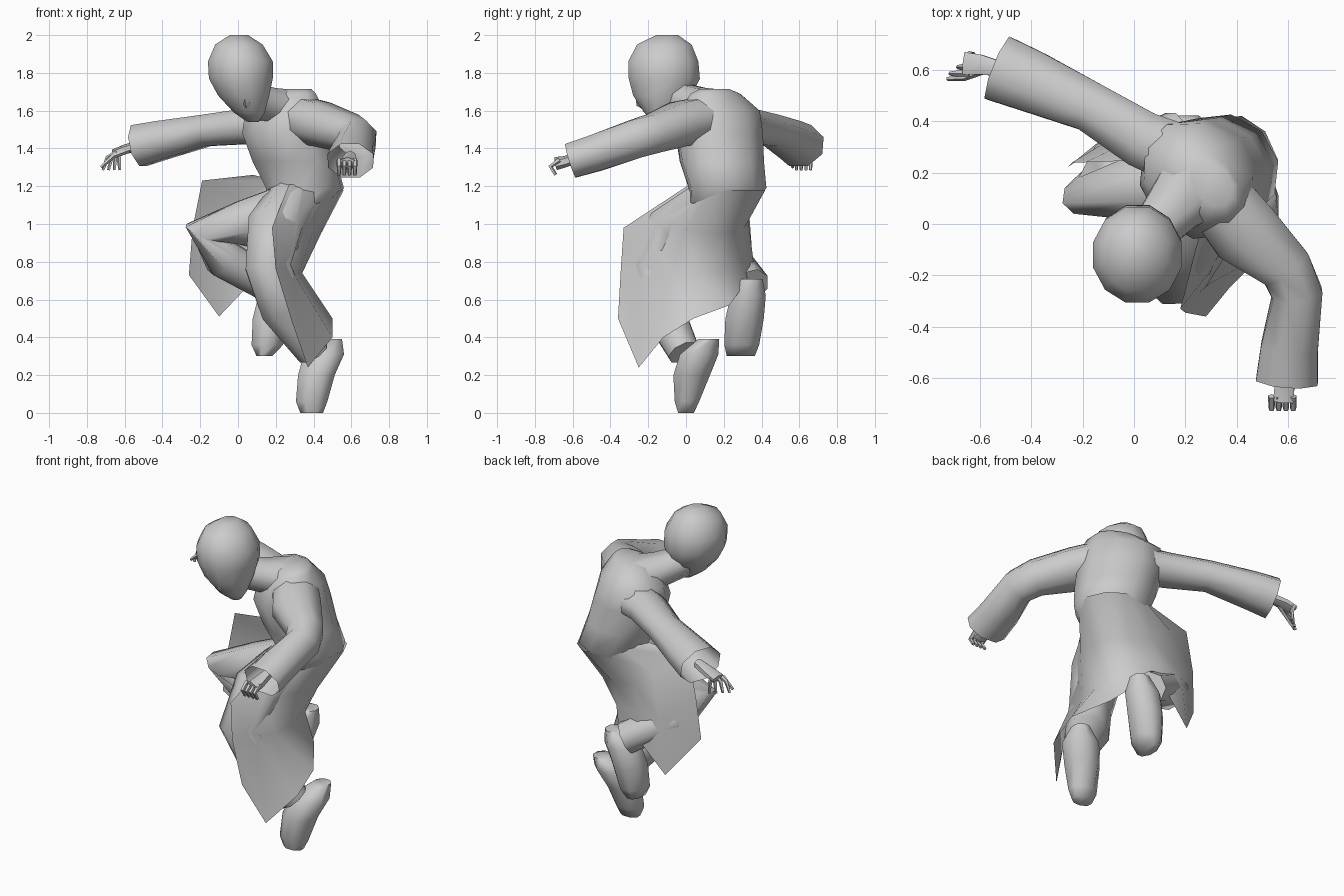
import bpy, bmesh, math
from mathutils import Vector


def finish(name, bm, angle=50):
    bmesh.ops.recalc_face_normals(bm, faces=bm.faces)
    me = bpy.data.meshes.new(name)
    bm.to_mesh(me)
    bm.free()
    ob = bpy.data.objects.new(name, me)
    bpy.context.collection.objects.link(ob)
    bpy.ops.object.select_all(action='DESELECT')
    ob.select_set(True)
    bpy.context.view_layer.objects.active = ob
    bpy.ops.object.shade_smooth_by_angle(angle=math.radians(angle))
    return ob


def skin(name, rings, caps=(True, True), closed=True, angle=50):
    """Join rows of points with quads."""
    bm = bmesh.new()
    rows = [[bm.verts.new(p) for p in r] for r in rings]
    n = len(rows[0])
    for a, b in zip(rows, rows[1:]):
        for i in range(n if closed else n - 1):
            j = (i + 1) % n
            bm.faces.new((a[i], a[j], b[j], b[i]))
    if closed and caps[0]:
        bm.faces.new(rows[0])
    if closed and caps[1]:
        bm.faces.new(rows[-1])
    return finish(name, bm, angle)


def stack(name, levels, sides=10, turn=0):
    """Horizontal elliptical rings: x, y, z, rx, ry."""
    c, s = math.cos(turn), math.sin(turn)
    rings = []
    for x, y, z, a, b in levels:
        ring = []
        for i in range(sides):
            t = math.tau * (i + .5) / sides
            u, v = a * math.cos(t), b * math.sin(t)
            ring.append((x + u * c - v * s, y + u * s + v * c, z))
        rings.append(ring)
    return skin(name, rings, angle=70)


def tube(name, path, ref=(0, 0, 1), sides=8, caps=(True, True)):
    """Limb along a path: x, y, z, width, height."""
    pts = [Vector(p[:3]) for p in path]
    rings = []
    for i, p in enumerate(path):
        d = Vector()
        if i > 0:
            d += (pts[i] - pts[i - 1]).normalized()
        if i < len(pts) - 1:
            d += (pts[i + 1] - pts[i]).normalized()
        d.normalize()
        u = d.cross(Vector(ref)).normalized()
        v = u.cross(d)
        ring = []
        for k in range(sides):
            t = math.tau * (k + .5) / sides
            ring.append(pts[i] + u * p[3] * math.cos(t) + v * p[4] * math.sin(t))
        rings.append(ring)
    return skin(name, rings, caps, angle=60)


# Head, nose and neck
stack("head", [(.08, -.13, 1.54, .03, .035), (.06, -.14, 1.59, .085, .085),
               (.03, -.125, 1.68, .14, .16), (.015, -.115, 1.77, .175, .195),
               (.013, -.12, 1.86, .178, .192), (.005, -.115, 1.95, .13, .15),
               (.005, -.10, 2.0, .05, .06)], 12)
tube("nose", [(.03, -.262, 1.71, .01, .01), (.045, -.245, 1.64, .022, .022),
              (.05, -.21, 1.62, .02, .02)], (0, 1, 0), 5)
tube("neck", [(.05, -.06, 1.67, .09, .09), (.15, .06, 1.63, .12, .10),
              (.25, .16, 1.6, .17, .12)])

# Torso, turned towards the front left
stack("coat_body", [(.27, .14, 1.02, .14, .12), (.355, .22, 1.19, .22, .2),
                    (.30, .19, 1.33, .24, .215), (.255, .175, 1.48, .25, .225),
                    (.25, .18, 1.60, .245, .19), (.28, .155, 1.69, .16, .11),
                    (.31, .15, 1.715, .09, .07)], 10, -math.pi / 4)

# Sleeves with open flared cuffs
tube("right_sleeve", [(.2, .26, 1.52, .13, .11), (.03, .33, 1.515, .12, .10),
                      (-.17, .455, 1.495, .105, .09), (-.40, .555, 1.445, .13, .11),
                      (-.525, .605, 1.415, .14, .12)], caps=(True, False))
tube("left_sleeve", [(.33, .1, 1.56, .14, .12), (.43, -.03, 1.53, .15, .125),
                     (.59, -.17, 1.48, .11, .11), (.635, -.27, 1.45, .105, .11),
                     (.605, -.48, 1.375, .12, .105), (.595, -.61, 1.335, .13, .10)],
     caps=(True, False))

# Hands: palm, fingers and thumb
tube("right_palm", [(-.5, .6, 1.42, .03, .03), (-.6, .62, 1.395, .045, .025),
                    (-.66, .625, 1.375, .05, .02)], sides=6)
for i in range(4):
    y = .585 + .025 * i
    tube(f"right_finger_{i}", [(-.64, y, 1.38, .013, .013),
                               (-.69 + .02 * i, y, 1.35, .013, .012),
                               (-.715 + .03 * i, y, 1.285, .008, .008)], (0, 1, 0), 5)
tube("right_thumb", [(-.58, .6, 1.39, .016, .016), (-.66, .57, 1.36, .014, .014),
                     (-.725, .565, 1.30, .008, .008)], sides=5)
tube("left_palm", [(.595, -.55, 1.36, .03, .03), (.585, -.64, 1.33, .045, .03),
                   (.58, -.69, 1.32, .045, .035)], sides=6)
for i in range(4):
    x = .535 + .028 * i
    tube(f"left_finger_{i}", [(x, -.67, 1.34, .014, .014), (x, -.718, 1.305, .013, .013),
                              (x, -.69, 1.26, .01, .01)], (1, 0, 0), 5)

# Coat skirt: columns from waist to hem, running front edge, side, back, raised flap
columns = [
    [(.27, .02, 1.21), (.18, -.33, .98), (.20, -.345, .76), (.28, -.36, .50)],
    [(.42, .06, 1.20), (.30, -.18, 1.0), (.28, -.24, .76), (.37, -.25, .24)],
    [(.53, .14, 1.19), (.40, .00, .97), (.32, -.08, .73), (.50, -.12, .40)],
    [(.56, .25, 1.18), (.44, .16, .95), (.34, .06, .74), (.50, .04, .50)],
    [(.51, .36, 1.18), (.40, .26, .96), (.33, .20, .76), (.37, .23, .57)],
    [(.42, .42, 1.18), (.30, .31, .98), (.27, .31, .84), (.25, .31, .68)],
    [(.28, .41, 1.20), (.14, .33, 1.02), (.10, .35, .86), (.08, .37, .70)],
    [(.20, .35, 1.23), (.00, .33, 1.12), (-.06, .35, .85), (-.10, .35, .51)],
    [(.08, .25, 1.26), (-.19, .24, 1.23), (-.24, .24, .98), (-.26, .22, .73)],
]
skin("coat_skirt", columns, closed=False, angle=60)

# Trouser legs
tube("standing_leg", [(.30, .16, 1.12, .15, .15), (.20, -.08, .98, .14, .16),
                      (.16, -.20, .77, .12, .13), (.24, -.13, .56, .12, .13),
                      (.40, -.01, .32, .09, .09)], (1, 0, 0))
tube("raised_leg", [(.26, .18, 1.06, .16, .15), (.02, .14, 1.0, .13, .14),
                    (-.19, .11, .955, .10, .08), (-.08, .20, .82, .11, .13),
                    (.18, .34, .67, .10, .11)], (0, 1, 0))

# Shoes, heels up and toes pointing down
stack("standing_shoe", [(.39, .0, 0, .065, .045), (.39, .005, .06, .09, .07),
                        (.415, .03, .2, .105, .105), (.455, .07, .31, .115, .11),
                        (.50, .12, .39, .055, .06)], 8)
stack("raised_shoe", [(.14, .29, .30, .045, .08), (.155, .295, .36, .09, .10),
                      (.175, .31, .5, .105, .11), (.21, .33, .62, .11, .10),
                      (.25, .35, .71, .06, .06)], 8)
